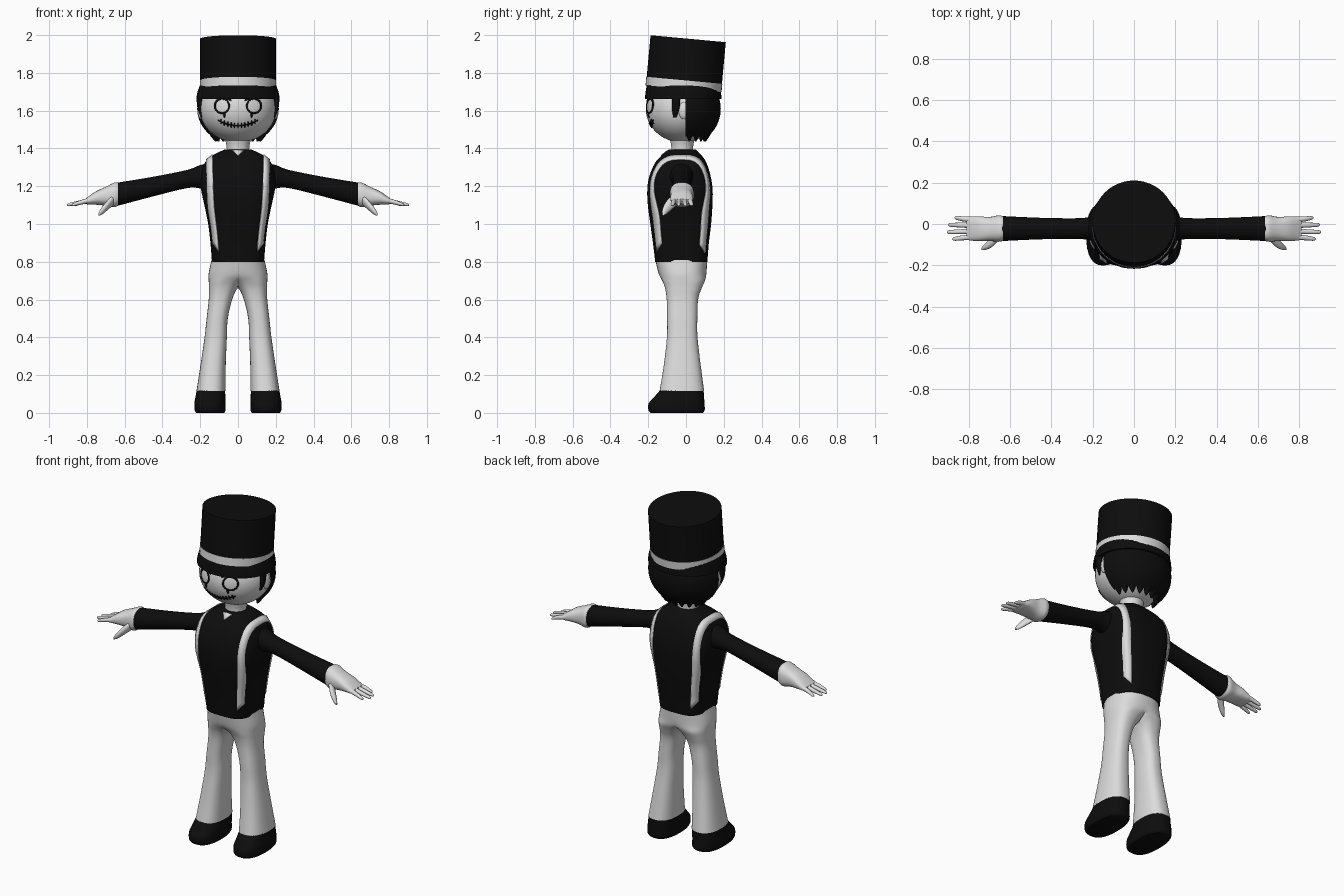
import bpy, bmesh, math
from mathutils import Vector
from mathutils.bvhtree import BVHTree

if "Cube" in bpy.data.objects:
    bpy.data.objects.remove(bpy.data.objects["Cube"])


def material(name, rgb):
    m = bpy.data.materials.new(name)
    m.diffuse_color = (*rgb, 1)
    m.use_nodes = True
    m.node_tree.nodes["Principled BSDF"].inputs["Base Color"].default_value = m.diffuse_color
    return m


BLACK = material("black", (0.004, 0.004, 0.004))
WHITE = material("white", (0.72, 0.72, 0.72))


def finish(name, bm, mat, mirror=False):
    bmesh.ops.recalc_face_normals(bm, faces=bm.faces)
    me = bpy.data.meshes.new(name)
    bm.to_mesh(me)
    bm.free()
    me.materials.append(mat)
    ob = bpy.data.objects.new(name, me)
    bpy.context.collection.objects.link(ob)
    if mirror:
        ob.modifiers.new("mirror", 'MIRROR')
    return ob


def smooth_rows(rows, steps):
    """Catmull-Rom interpolation between the given sections."""
    out = []
    for i in range(len(rows) - 1):
        p = [rows[max(i - 1, 0)], rows[i], rows[i + 1], rows[min(i + 2, len(rows) - 1)]]
        for k in range(steps):
            t = k / steps
            out.append([0.5 * (2 * b + (c - a) * t + (2 * a - 5 * b + 4 * c - d) * t * t
                               + (3 * b - a - 3 * c + d) * t ** 3) for a, b, c, d in zip(*p)])
    return out + [rows[-1]]


def loft(name, rows, mat, axis='z', power=2.0, n=32, steps=4, mirror=False, half=False):
    """Rows are (position on axis, centre a, centre b, radius a, radius b)."""
    bm = bmesh.new()
    rings = []
    for t, a, b, ra, rb in smooth_rows(rows, steps):
        ring = []
        for i in range(n):
            c, s = math.cos(2 * math.pi * i / n), math.sin(2 * math.pi * i / n)
            u = a + ra * math.copysign(abs(c) ** (2 / power), c)
            v = b + rb * math.copysign(abs(s) ** (2 / power), s)
            if half:
                u = max(u, 0)
            ring.append(bm.verts.new((u, v, t) if axis == 'z' else (t, u, v)))
        rings.append(ring)
    for r, q in zip(rings, rings[1:]):
        for i in range(n):
            bm.faces.new((r[i], r[(i + 1) % n], q[(i + 1) % n], q[i]))
    bm.faces.new(rings[0])
    bm.faces.new(rings[-1])
    bmesh.ops.recalc_face_normals(bm, faces=bm.faces)
    if half:  # drop the wall on the mirror plane
        inner = [f for f in bm.faces if all(v.co.x < 1e-4 for v in f.verts)]
        bmesh.ops.delete(bm, geom=inner, context='FACES')
    return finish(name, bm, mat, mirror)


def ball(name, centre, radii, mat, drop=None, mirror=False):
    bm = bmesh.new()
    bmesh.ops.create_uvsphere(bm, u_segments=48, v_segments=36, radius=1)
    for v in bm.verts:
        v.co = Vector([c + r * x for c, r, x in zip(centre, radii, v.co)])
    if drop:
        gone = [f for f in bm.faces if drop(f.calc_center_median())]
        bmesh.ops.delete(bm, geom=gone, context='FACES')
    return finish(name, bm, mat, mirror)


def tree_of(ob):
    bpy.context.view_layer.update()
    return BVHTree.FromObject(ob, bpy.context.evaluated_depsgraph_get())


def strip(name, pairs, mat, mirror=False):
    """Thin ribbon through pairs of 3D points."""
    bm = bmesh.new()
    vs = [[bm.verts.new(p) for p in pair] for pair in pairs]
    for p, q in zip(vs, vs[1:]):
        bm.faces.new((p[0], p[1], q[1], q[0]))
    bmesh.ops.recalc_face_normals(bm, faces=bm.faces)
    ob = finish(name, bm, mat, mirror)
    sol = ob.modifiers.new("thickness", 'SOLIDIFY')
    sol.thickness, sol.offset = 0.004, 0
    return ob


def front_strip(name, tree, pairs, mat, mirror=False):
    """Ribbon given in (x, z), laid on the front of a surface."""
    def lay(x, z):
        hit = tree.ray_cast(Vector((x, -1, z)), Vector((0, 1, 0)))[0]
        return hit + Vector((0, -0.003, 0))
    return strip(name, [(lay(*p), lay(*q)) for p, q in pairs], mat, mirror)


# Jacket body
torso = loft("jacket", [
    (0.80, 0, -0.025, 0.138, 0.138), (0.90, 0, -0.027, 0.146, 0.148),
    (1.00, 0, -0.028, 0.158, 0.161), (1.10, 0, -0.031, 0.178, 0.171),
    (1.18, 0, -0.032, 0.195, 0.173), (1.25, 0, -0.032, 0.198, 0.163),
    (1.32, 0, -0.028, 0.178, 0.138), (1.36, 0, -0.023, 0.140, 0.108),
    (1.395, 0, -0.02, 0.070, 0.070)], BLACK, power=3.2, n=64)
torso_tree = tree_of(torso)

# Suspender strap swept over the shoulder from front hem to back hem
pairs = []
for i in range(61):
    a = math.radians(148 - 296 * i / 60)
    x = 0.116 + 0.034 * math.sin(math.pi * i / 60)
    pair = []
    for dx in (-0.016, 0.016):
        hit, nor, *_ = torso_tree.ray_cast(Vector((x + dx, -0.03, 1.05)),
                                           Vector((0, -math.sin(a), math.cos(a))))
        if hit:
            away = hit - Vector((0, -0.03, 1.05))
            pair.append(hit + nor * (0.004 if nor.dot(away) > 0 else -0.004))
    if len(pair) == 2:
        pairs.append(pair)
strip("strap", pairs, WHITE, mirror=True)

# Collar notch and neck
front_strip("collar_notch", torso_tree,
            [((-w, z), (w, z)) for z, w in ((1.362, 0.001), (1.375, 0.014), (1.39, 0.03))], WHITE)
loft("neck", [(1.36, 0, -0.02, 0.062, 0.06), (1.41, 0, -0.02, 0.06, 0.058),
              (1.47, 0, -0.02, 0.075, 0.07)], WHITE)

# Sleeves, hands, fingers
loft("sleeve", [(0.14, -0.025, 1.25, 0.075, 0.075), (0.20, -0.023, 1.25, 0.06, 0.062),
                (0.27, -0.022, 1.238, 0.05, 0.048), (0.45, -0.022, 1.198, 0.052, 0.052),
                (0.65, -0.022, 1.155, 0.061, 0.062)], BLACK, axis='x', mirror=True)
loft("hand", [(0.635, -0.022, 1.158, 0.060, 0.060), (0.655, -0.022, 1.154, 0.064, 0.065),
              (0.70, -0.024, 1.147, 0.058, 0.05), (0.75, -0.023, 1.138, 0.06, 0.036),
              (0.79, -0.022, 1.125, 0.058, 0.022), (0.81, -0.022, 1.12, 0.054, 0.012)],
     WHITE, axis='x', power=2.5, mirror=True)
for i, (y, tip, dy) in enumerate(((0.02, 0.87, 0.01), (-0.007, 0.90, 0.003),
                                  (-0.035, 0.905, -0.004), (-0.062, 0.88, -0.01))):
    loft(f"finger_{i + 1}", [(0.775, y, 1.128, 0.014, 0.014), (0.83, y + dy / 2, 1.115, 0.012, 0.012),
                             (tip - 0.01, y + dy, 1.103, 0.009, 0.008), (tip, y + dy, 1.1, 0.002, 0.002)],
         WHITE, axis='x', n=12, mirror=True)
loft("thumb", [(0.66, -0.055, 1.13, 0.03, 0.03), (0.69, -0.088, 1.10, 0.025, 0.026),
               (0.72, -0.11, 1.07, 0.016, 0.02), (0.738, -0.12, 1.052, 0.006, 0.008)],
     WHITE, axis='x', n=16, mirror=True)

# Trousers: one half, clamped at the centre line and mirrored
loft("trousers", [
    (0.81, 0, -0.025, 0.140, 0.137), (0.74, 0, -0.019, 0.155, 0.127),
    (0.70, 0.055, -0.013, 0.100, 0.113), (0.66, 0.078, -0.014, 0.076, 0.097),
    (0.60, 0.093, -0.019, 0.062, 0.083), (0.50, 0.110, -0.02, 0.056, 0.08),
    (0.40, 0.118, -0.02, 0.059, 0.081), (0.25, 0.132, -0.02, 0.067, 0.098),
    (0.115, 0.143, -0.022, 0.077, 0.118)], WHITE, power=2.5, n=40, mirror=True, half=True)

# Shoes
loft("shoe", [(0.0, 0.147, -0.05, 0.074, 0.138), (0.015, 0.148, -0.05, 0.082, 0.149),
              (0.05, 0.148, -0.05, 0.083, 0.148), (0.08, 0.146, -0.038, 0.08, 0.134),
              (0.12, 0.144, -0.022, 0.075, 0.115)], BLACK, power=2.5, mirror=True)

# Head, ears
head = ball("head", (0, -0.02, 1.61), (0.203, 0.193, 0.178), WHITE)
head_tree = tree_of(head)
ball("ear", (0.196, -0.012, 1.60), (0.018, 0.028, 0.045), WHITE, mirror=True)

# Hair: back shell, fringe, sideburns, loose ends
ball("back_hair", (0, -0.002, 1.61), (0.216, 0.186, 0.19), BLACK,
     drop=lambda c: c.z < 1.46 or c.y < -0.002 or c.z > 1.72)
loft("fringe", [(1.662, 0, -0.015, 0.221, 0.202), (1.70, 0, -0.014, 0.214, 0.2),
                (1.75, 0, -0.011, 0.196, 0.193)], BLACK, n=48)
loft("sideburn", [(1.67, 0.205, -0.052, 0.015, 0.022), (1.61, 0.2, -0.054, 0.014, 0.02),
                  (1.565, 0.19, -0.058, 0.006, 0.01)], BLACK, n=12, mirror=True)
for i in range(9):
    a = math.pi * (i + 0.5) / 9
    x, y = 0.14 * math.cos(a), 0.12 * math.sin(a)
    loft(f"hair_end_{i + 1}", [(1.50, x, y, 0.026, 0.022), (1.465, x * 0.92, y * 0.92, 0.018, 0.015),
                               (1.437, x * 0.85, y * 0.85, 0.004, 0.004)], BLACK, n=10)

# Face: eye rings, tear marks, brows, stitched smile
ring = [2 * math.pi * i / 28 for i in range(29)]
front_strip("eye_ring", head_tree,
            [[(0.085 + r * math.cos(a), 1.625 + r * math.sin(a)) for r in (0.034, 0.042)] for a in ring],
            BLACK, mirror=True)
front_strip("tear_mark", head_tree, [((0.068, 1.59), (0.076, 1.59)), ((0.066, 1.575), (0.078, 1.575)),
                                     ((0.071, 1.562), (0.073, 1.562))], BLACK, mirror=True)
front_strip("brow", head_tree, [((0.035, 1.652), (0.04, 1.665)), ((0.065, 1.66), (0.065, 1.672)),
                                ((0.10, 1.672), (0.10, 1.676))], BLACK, mirror=True)


def smile(x):
    return 1.52 + 2.6 * x * x


front_strip("smile", head_tree, [((x, smile(x) - 0.003), (x, smile(x) + 0.003))
                                 for x in [0.105 * (i / 12 - 1) for i in range(25)]], BLACK)
for i in range(11):
    x = 0.018 * (i - 5)
    front_strip(f"smile_stitch_{i + 1}", head_tree,
                [((x - 0.003, smile(x) + d), (x + 0.003, smile(x) + d)) for d in (-0.011, 0.013)], BLACK)

# Tall hat and its band, tipped slightly backwards
for name, rows, mat in (("hat_band", [(0, 0, 0, 0.202, 0.202), (0.045, 0, 0, 0.202, 0.202)], WHITE),
                        ("hat", [(0.04, 0, 0, 0.2, 0.2), (0.266, 0, 0, 0.2, 0.2)], BLACK)):
    ob = loft(name, rows, mat, n=48, steps=1)
    ob.location = (0, -0.013, 1.716)
    ob.rotation_euler.x = -0.092

# Smooth shading with sharp rims
bpy.ops.object.select_all(action='SELECT')
bpy.context.view_layer.objects.active = torso
bpy.ops.object.shade_smooth_by_angle(angle=math.radians(45))
